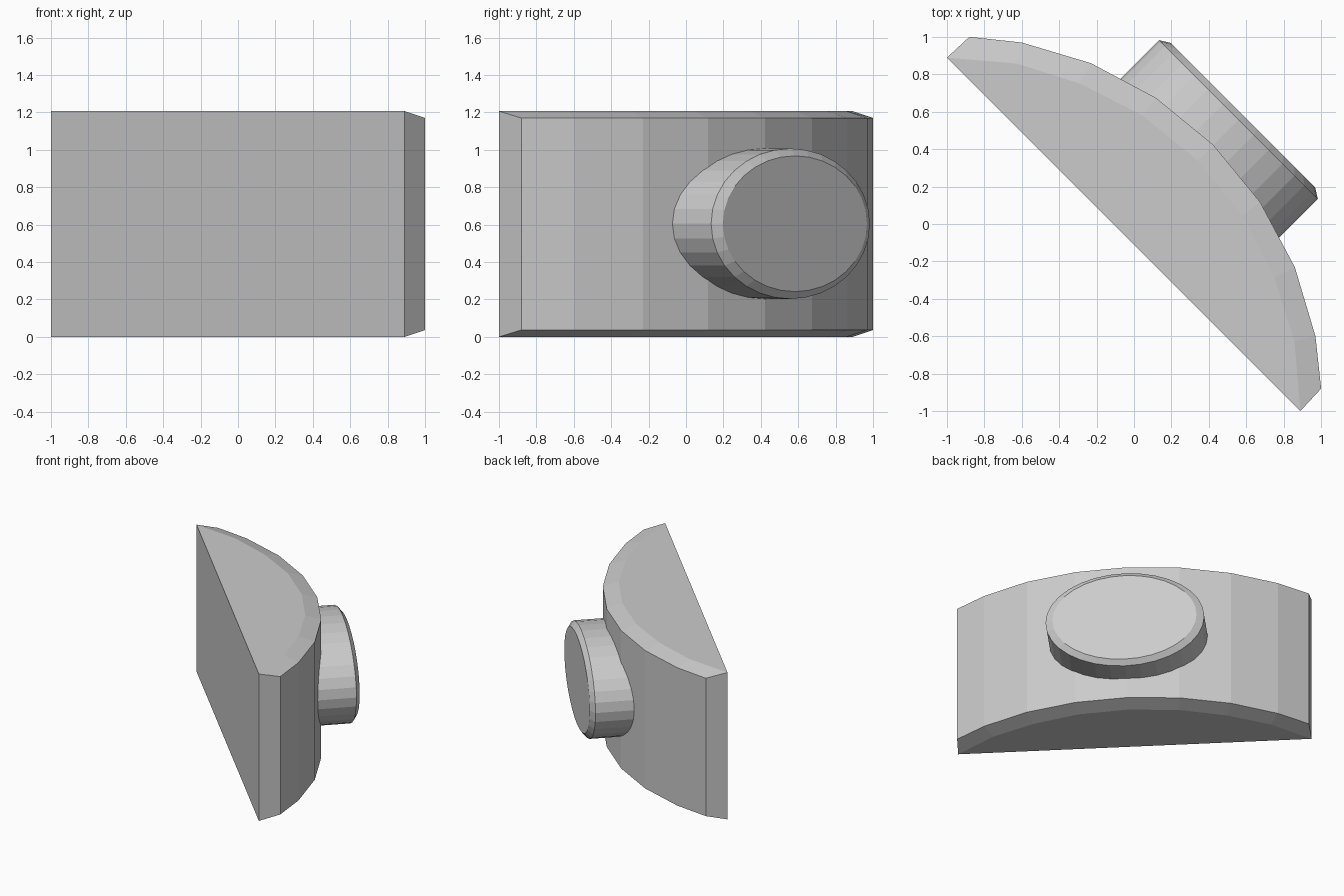
import bpy, bmesh, math
from mathutils import Matrix

if "Cube" in bpy.data.objects:
    bpy.data.objects.remove(bpy.data.objects["Cube"])

HEIGHT, DROP, MID = 1.207, 0.037, 0.605
TURN = Matrix.Rotation(-math.pi / 4, 4, 'Z')  # long side along x, turned to face back right


def loft(name, rings):
    """Solid skinned through equal-length closed rings, capped at both ends."""
    bm = bmesh.new()
    loops = [[bm.verts.new(TURN @ Matrix.Translation(p).translation) for p in r] for r in rings]
    n = len(loops[0])
    for a, b in zip(loops, loops[1:]):
        for i in range(n):
            j = (i + 1) % n
            quad = list(dict.fromkeys((a[i], a[j], b[j], b[i])))
            bm.faces.new(quad)
    bm.faces.new(loops[0][::-1])
    bm.faces.new(loops[-1])
    bmesh.ops.remove_doubles(bm, verts=bm.verts, dist=1e-4)
    bmesh.ops.recalc_face_normals(bm, faces=bm.faces)
    mesh = bpy.data.meshes.new(name)
    bm.to_mesh(mesh)
    bm.free()
    obj = bpy.data.objects.new(name, mesh)
    bpy.context.collection.objects.link(obj)
    return obj


def mirrored(half):
    return half + [(-x, y) for x, y in half[-2::-1]]


# Curved body: bowed outline with a shallow chamfer on the top and bottom arcs
BACK = (-1.336, -0.078)
outer = mirrored([BACK, (-1.33, 0.085), (-1.11, 0.262), (-0.771, 0.445), (-0.393, 0.56), (0, 0.599)])
inner = mirrored([BACK, BACK, (-1.05, 0.163), (-0.735, 0.327), (-0.38, 0.442), (0, 0.481)])


def level(outline, z, chamfer_z):
    # back corners keep the full height, the arc sits at the chamfer height
    last = len(outline) - 1
    return [(x, y, z if i in (0, last) else chamfer_z) for i, (x, y) in enumerate(outline)]


loft("curved_body", [level(inner, 0, 0), level(outer, 0, DROP),
                     level(outer, HEIGHT, HEIGHT - DROP), level(inner, HEIGHT, HEIGHT)])


# Oval button on the curved face, with a chamfered rim
def oval(rx, rz, y, n=32):
    return [(rx * math.cos(k * math.tau / n), y, MID + rz * math.sin(k * math.tau / n)) for k in range(n)]


loft("oval_button", [oval(0.60, 0.402, 0.3), oval(0.60, 0.402, 0.79), oval(0.545, 0.363, 0.824)])
